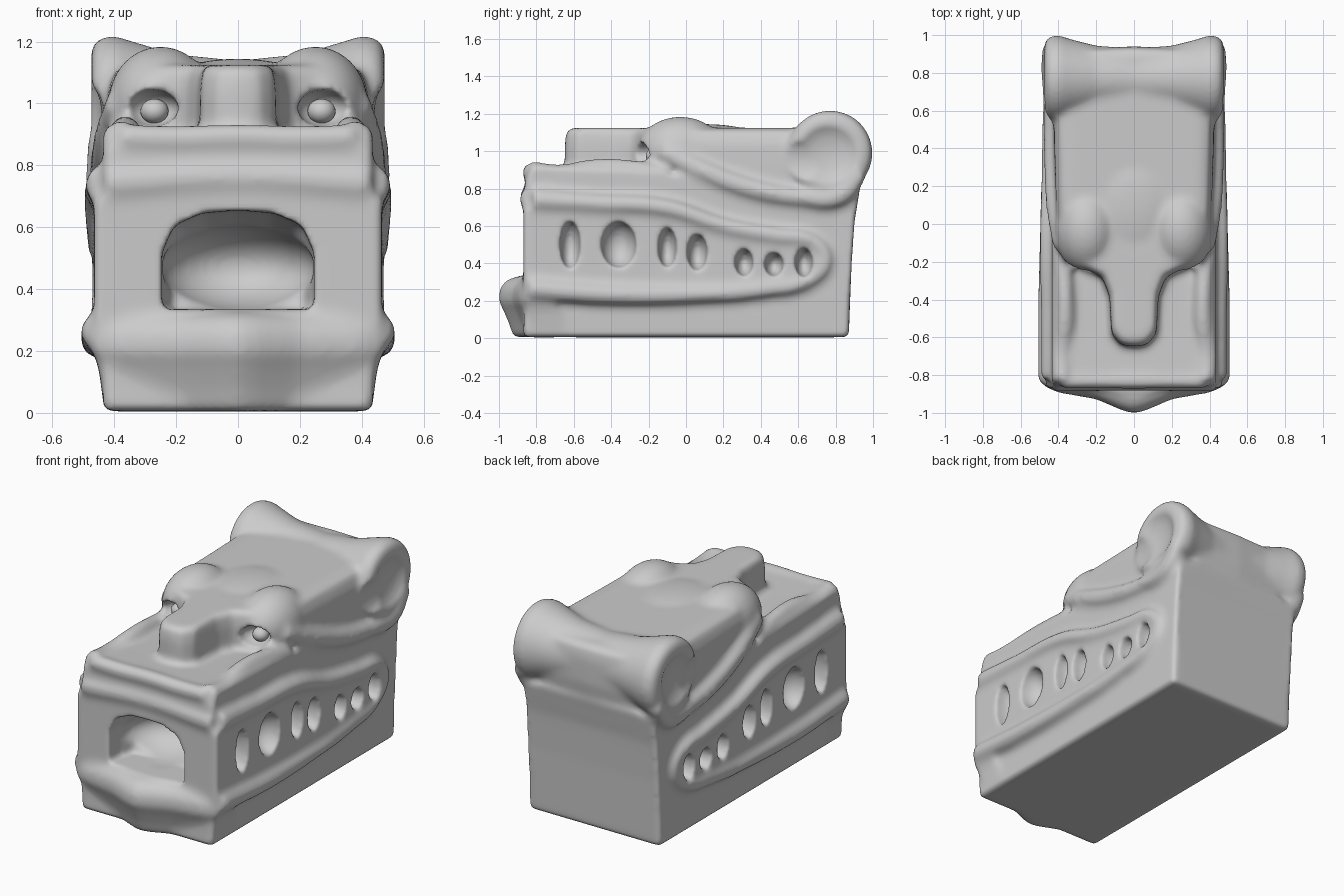
import bpy, bmesh, math
from mathutils import Matrix, Vector

if "Cube" in bpy.data.objects:
    bpy.data.objects.remove(bpy.data.objects["Cube"])


def ball(bm, c, r):
    m = Matrix.Translation(c) @ Matrix.Diagonal((*r, 1))
    bmesh.ops.create_uvsphere(bm, u_segments=32, v_segments=20, radius=1, matrix=m)


def pair(bm, c, r):
    for s in (1, -1):
        ball(bm, (s * c[0], c[1], c[2]), r)


def loft(bm, rings):
    """Closed solid through rings of equal point count."""
    vs = [[bm.verts.new(p) for p in ring] for ring in rings]
    n = len(vs[0])
    for a, b in zip(vs, vs[1:]):
        for i in range(n):
            bm.faces.new((a[i], a[(i + 1) % n], b[(i + 1) % n], b[i]))
    caps = [bm.faces.new(vs[0]), bm.faces.new(vs[-1][::-1])]
    bmesh.ops.triangulate(bm, faces=caps)


def side_profile(bm, pts, half):
    loft(bm, [[(x, y, z) for y, z in pts] for x in (-half, half)])


def plan(bm, right, levels):
    """Mirrored plan outline stacked at levels (z, x scale, y scale)."""
    pts = right + [(-x, y) for x, y in reversed(right)]
    loft(bm, [[(x * sx, y * sy, z) for x, y in pts] for z, sx, sy in levels])


def tubes(bm, pts, both=True):
    """Smooth tapered tube through (x, y, z, radius) points."""
    for s in ((1, -1) if both else (1,)):
        cu = bpy.data.curves.new("tube", 'CURVE')
        cu.dimensions = '3D'
        cu.bevel_depth, cu.bevel_resolution, cu.use_fill_caps = 1, 4, True
        sp = cu.splines.new('BEZIER')
        sp.bezier_points.add(len(pts) - 1)
        for b, (x, y, z, r) in zip(sp.bezier_points, pts):
            b.co, b.radius = (s * x, y, z), r
            b.handle_left_type = b.handle_right_type = 'AUTO'
        ob = bpy.data.objects.new("tube", cu)
        bpy.context.collection.objects.link(ob)
        me = bpy.data.meshes.new_from_object(ob.evaluated_get(bpy.context.evaluated_depsgraph_get()))
        bm.from_mesh(me)
        bpy.data.objects.remove(ob)


def finish(bm, name):
    bmesh.ops.remove_doubles(bm, verts=bm.verts, dist=1e-5)
    bmesh.ops.recalc_face_normals(bm, faces=bm.faces)
    me = bpy.data.meshes.new(name)
    bm.to_mesh(me)
    bm.free()
    ob = bpy.data.objects.new(name, me)
    bpy.context.collection.objects.link(ob)
    return ob


def remesh(ob, size):
    m = ob.modifiers.new("fuse", 'REMESH')
    m.mode, m.voxel_size, m.use_smooth_shade = 'VOXEL', size, True


def soften(ob, n):
    m = ob.modifiers.new("soften", 'SMOOTH')
    m.factor, m.iterations = 0.5, n


bm = bmesh.new()
# jaw block and snout
side_profile(bm, [(-.87, .005), (.87, .005), (.885, .4), (.90, .62), (.93, .8), (.3, .82), (0, .87),
                  (-.3, .9), (-.6, .91), (-.83, .92), (-.86, .84), (-.865, .7), (-.86, .3)], .435)
# band carrying the teeth
side_profile(bm, [(-.87, .27), (-.87, .70), (-.1, .68), (.2, .57), (.6, .52), (.72, .42),
                  (.62, .3), (.2, .25)], .465)
# head block with nose bridge
plan(bm, [(0, -.65), (.07, -.64), (.12, -.58), (.13, -.38), (.17, -.28), (.30, -.22), (.38, -.1), (.41, .05),
          (.42, .4), (.43, .86), (.3, .93), (0, .94)],
     [(.6, 1, .95), (.9, 1.01, 1), (1.04, 1, 1), (1.11, .94, .985), (1.125, .8, .93)])
# brows
pair(bm, (.25, -.03, 1.0), (.17, .23, .185))
ball(bm, (0, .1, 1.03), (.28, .35, .115))
# flared ears
for s in (1, -1):
    ring = lambda x, r, dy, dz: [(s * x, .77 + dy + r * math.cos(a * math.pi / 16),
                                  .99 + dz + r * math.sin(a * math.pi / 16)) for a in range(32)]
    loft(bm, [ring(0, .16, 0, -.01), ring(.2, .175, 0, -.005), ring(.32, .205, 0, 0),
              ring(.40, .23, 0, 0), ring(.45, .222, 0, 0), ring(.475, .19, 0, 0)])
# cheek fold running back into the ear
tubes(bm, [(.37, -.12, 1.0, .06), (.405, .08, .9, .06), (.425, .35, .80, .055), (.43, .6, .755, .05),
           (.44, .82, .76, .055), (.445, .93, .88, .045)])
# snout ridges and front snout edge
tubes(bm, [(.38, -.83, .90, .05), (.38, -.68, .89, .04), (.365, -.5, .91, .05), (.37, -.3, .91, .045),
           (.39, -.1, .87, .05)])
tubes(bm, [(-.38, -.83, .89, .045), (-.2, -.83, .885, .045), (0, -.83, .89, .045), (.2, -.83, .885, .045),
           (.38, -.83, .89, .045)], False)
# lip ring around each side of the mouth
tubes(bm, [(.43, -.82, .74, .065), (.44, -.5, .72, .055), (.45, -.1, .695, .05), (.45, .2, .60, .045),
           (.445, .5, .545, .045), (.44, .68, .515, .04), (.435, .745, .42, .04), (.44, .67, .32, .04),
           (.445, .4, .26, .045), (.45, 0, .235, .05), (.455, -.4, .235, .055), (.45, -.84, .265, .06)])
# front upper lip
tubes(bm, [(-.43, -.83, .74, .06), (0, -.83, .76, .055), (.43, -.83, .74, .06)], False)
# pointed chin and lower lip
plan(bm, [(0, -1), (.06, -.985), (.2, -.925), (.40, -.89), (.47, -.86), (.47, -.7)],
     [(.005, .92, .925), (.08, .94, .95), (.15, .96, .98), (.2, 1, 1.005), (.26, 1, 1), (.30, .97, .975),
      (.325, .85, .93)])
head = finish(bm, "beast_head")

bm = bmesh.new()
# front mouth opening
arch = [(-.25, .335), (-.25, .52), (-.21, .61), (-.12, .65), (0, .66),
        (.12, .65), (.21, .61), (.25, .52), (.25, .335)]
loft(bm, [[(x * k, y, .335 + (z - .335) * k) for x, z in arch]
          for y, k in ((-1.1, 1), (-.78, .98), (-.68, .85))])
ball(bm, (0, -.72, .47), (.25, .24, .14))
# gaps between the side teeth: y, z, half width, half height
for y, z, w, h in ((-.62, .5, .055, .13), (-.36, .5, .095, .125), (-.1, .485, .05, .11), (.06, .46, .055, .10),
                   (.31, .405, .05, .075), (.47, .395, .052, .065), (.63, .405, .048, .08)):
    pair(bm, (.47, y, z), (.12, w, h))
# eye sockets
pair(bm, (.275, -.235, .985), (.085, .10, .06))
# hollow of each ear
pair(bm, (.50, .76, .985), (.065, .17, .165))
pair(bm, (.49, .5, .95), (.06, .32, .12))
cut = finish(bm, "hollows_cutter")
remesh(cut, .014)
cut.hide_render = True
cut.hide_viewport = False
cut.display_type = 'WIRE'

remesh(head, .016)
soften(head, 6)
b = head.modifiers.new("carve", 'BOOLEAN')
b.operation, b.object, b.solver = 'DIFFERENCE', cut, 'EXACT'
remesh(head, .014)
soften(head, 5)

# apply the carving and drop the helper
me = bpy.data.meshes.new_from_object(head.evaluated_get(bpy.context.evaluated_depsgraph_get()))
head.modifiers.clear()
head.data = me
me.name = "beast_head"
bpy.data.objects.remove(cut)

# eyeballs
bm = bmesh.new()
pair(bm, (.27, -.17, .975), (.045, .045, .04))
eyes = finish(bm, "eyes")
eyes.data.polygons.foreach_set("use_smooth", [True] * len(eyes.data.polygons))
